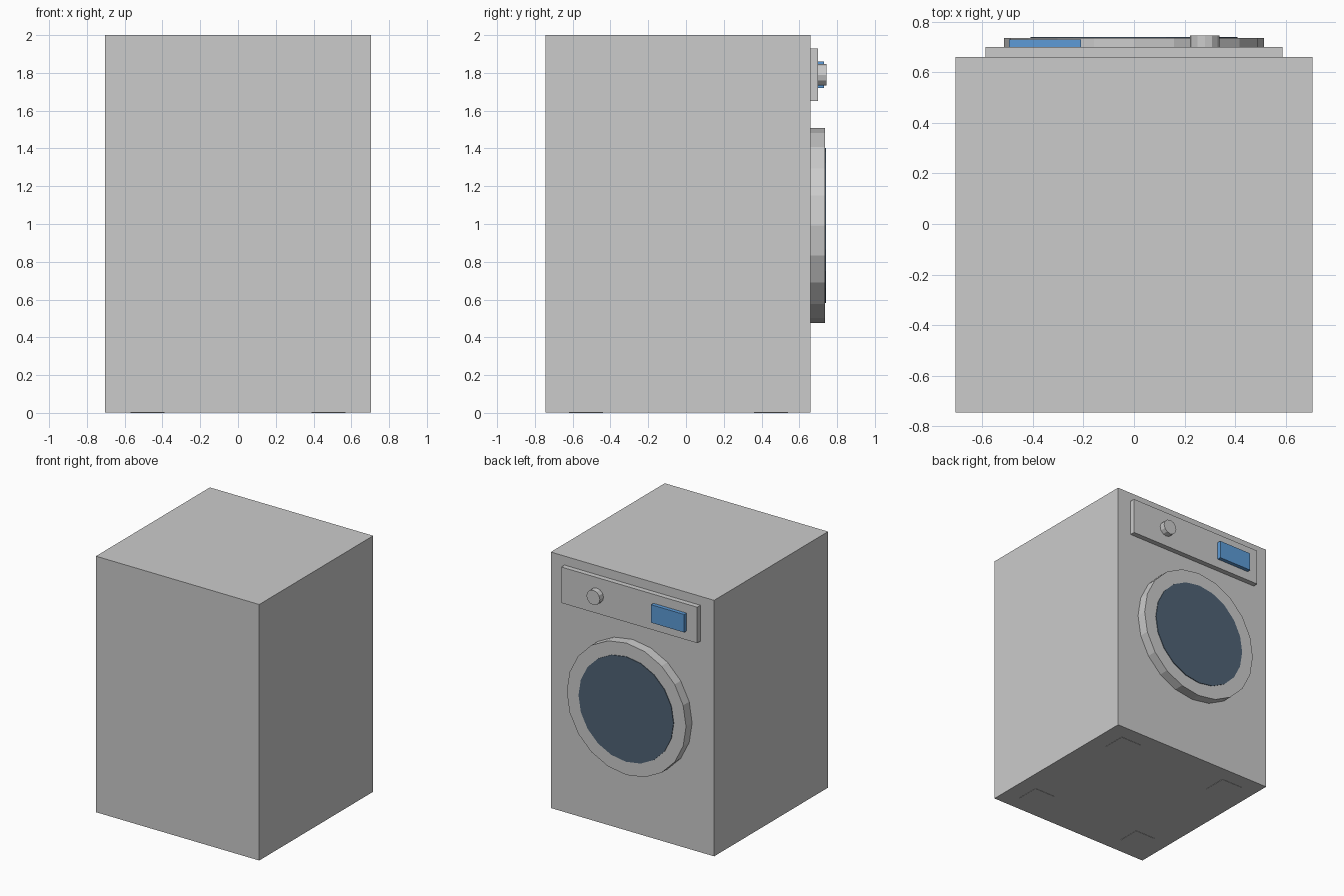
import bpy, math

if "Cube" in bpy.data.objects:
    bpy.data.objects.remove(bpy.data.objects["Cube"])


def material(name, rgb):
    m = bpy.data.materials.new(name)
    m.diffuse_color = (*rgb, 1)
    m.use_nodes = True
    m.node_tree.nodes["Principled BSDF"].inputs["Base Color"].default_value = m.diffuse_color
    return m


def finish(ob, name, mat):
    ob.name = name
    if mat:
        ob.data.materials.append(mat)
    return ob


def box(name, x0, x1, y0, y1, z0, z1, mat=None):
    bpy.ops.mesh.primitive_cube_add(
        size=1, location=((x0 + x1) / 2, (y0 + y1) / 2, (z0 + z1) / 2))
    ob = bpy.context.object
    ob.scale = (x1 - x0, y1 - y0, z1 - z0)
    bpy.ops.object.transform_apply(location=False, rotation=False, scale=True)
    return finish(ob, name, mat)


def disc(name, x, z, r, y0, y1, sides, mat=None):
    # cylinder along y with a vertex on the +x axis
    bpy.ops.mesh.primitive_cylinder_add(
        vertices=sides, radius=r, depth=y1 - y0, location=(x, (y0 + y1) / 2, z))
    ob = bpy.context.object
    ob.rotation_euler = (math.pi / 2, 0, 0)
    bpy.ops.object.transform_apply(location=False, rotation=True, scale=False)
    return finish(ob, name, mat)


glass = material("dark_glass", (0.08, 0.125, 0.18))
blue = material("display_blue", (0.11, 0.33, 0.68))

FACE = 0.66  # y of the door side of the cabinet

# cabinet
box("cabinet", -0.705, 0.705, -0.745, FACE, 0.002, 2.0)

# control panel with display and dial
box("control_panel", -0.587, 0.587, FACE, 0.70, 1.65, 1.93)
box("display", -0.495, -0.21, 0.69, 0.73, 1.72, 1.86, blue)
disc("dial", 0.28, 1.79, 0.058, 0.69, 0.745, 12)

# round door
disc("door_ring", 0, 0.992, 0.515, FACE, 0.735, 20)
disc("door_glass", 0, 0.992, 0.41, 0.72, 0.74, 20, glass)

# feet flush with the underside
for side, sx in (("left", -1), ("right", 1)):
    for end, y in (("rear", -0.53), ("door", 0.45)):
        x = sx * 0.48
        box(f"foot_{end}_{side}", x - 0.09, x + 0.09, y - 0.09, y + 0.09, 0, 0.06)
